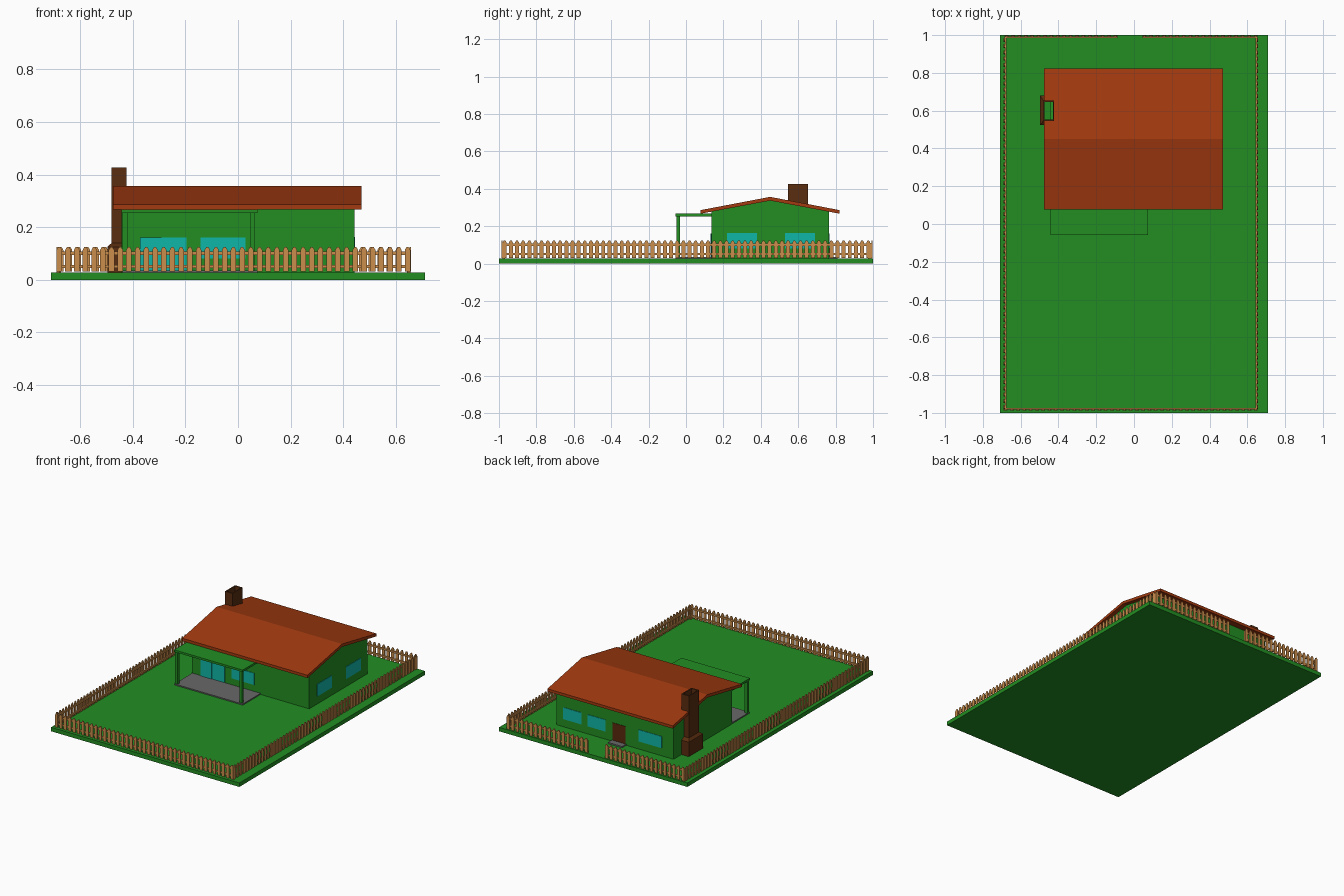
import bpy, bmesh

if "Cube" in bpy.data.objects:
    bpy.data.objects.remove(bpy.data.objects["Cube"])

def mat(name, rgb):
    m = bpy.data.materials.new(name)
    m.diffuse_color = (*rgb, 1)
    m.use_nodes = True
    m.node_tree.nodes["Principled BSDF"].inputs["Base Color"].default_value = m.diffuse_color
    return m

GREEN = mat("grass_green", (0.016, 0.27, 0.016))
ROOF = mat("rust_roof", (0.36, 0.042, 0.005))
WOOD = mat("fence_wood", (0.60, 0.27, 0.07))
BRICK = mat("dark_brown", (0.10, 0.026, 0.005))
GLASS = mat("cyan_glass", (0.005, 0.47, 0.39))
STONE = mat("grey_stone", (0.14, 0.14, 0.14))
DOOR = mat("door_brown", (0.10, 0.022, 0.004))

def finish(bm, name, m):
    bmesh.ops.recalc_face_normals(bm, faces=bm.faces[:])
    me = bpy.data.meshes.new(name)
    bm.to_mesh(me)
    bm.free()
    me.materials.append(m)
    ob = bpy.data.objects.new(name, me)
    bpy.context.collection.objects.link(ob)
    return ob

def add_prism(bm, points, vec):
    """Extrude a closed polygon along a vector."""
    vs = [bm.verts.new(p) for p in points]
    f = bm.faces.new(vs)
    ext = bmesh.ops.extrude_face_region(bm, geom=[f], use_keep_orig=True)
    bmesh.ops.translate(bm, vec=vec, verts=[v for v in ext["geom"] if isinstance(v, bmesh.types.BMVert)])

def add_box(bm, x, y, z):
    pts = [(x[0], y[0], z[0]), (x[1], y[0], z[0]), (x[1], y[1], z[0]), (x[0], y[1], z[0])]
    add_prism(bm, pts, (0, 0, z[1] - z[0]))

def box(name, x, y, z, m):
    bm = bmesh.new()
    add_box(bm, x, y, z)
    return finish(bm, name, m)

def extrude_x(name, yz, x0, x1, m):
    bm = bmesh.new()
    add_prism(bm, [(x0, y, z) for y, z in yz], (x1 - x0, 0, 0))
    return finish(bm, name, m)

G = 0.027  # lawn level
box("lawn", (-0.71, 0.71), (-1, 1), (0, G), GREEN)

# House walls and gable roof
extrude_x("house_walls", [(0.136, G), (0.765, G), (0.765, 0.279), (0.45, 0.338), (0.136, 0.279)],
          -0.442, 0.442, GREEN)
roof = extrude_x("gable_roof", [(0.077, 0.267), (0.45, 0.337), (0.822, 0.267),
                                (0.822, 0.286), (0.45, 0.357), (0.077, 0.286)], -0.476, 0.47, ROOF)

# Opening in the roof for the flue
cutter = box("flue_cutter", (-0.49, -0.43), (0.553, 0.647), (0.2, 0.5), ROOF)
cutter.hide_render = True
cutter.hide_viewport = True
cut = roof.modifiers.new("flue_hole", 'BOOLEAN')
cut.operation = 'DIFFERENCE'
cut.object = cutter
cut.solver = 'EXACT'

# Hollow chimney: outer rings from the stepped base to the top, then down the flue
outer = [(G, -0.497, 0.525, 0.68), (0.125, -0.497, 0.525, 0.68),
         (0.14, -0.48, 0.545, 0.653), (0.426, -0.48, 0.545, 0.653)]
rings = [(x, -0.423, y0, y1, z) for z, x, y0, y1 in outer]
rings += [(-0.474, -0.43, 0.553, 0.645, z) for z in (0.426, G)]
bm = bmesh.new()
loops = [[bm.verts.new(p) for p in ((x0, y0, z), (x1, y0, z), (x1, y1, z), (x0, y1, z))]
         for x0, x1, y0, y1, z in rings]
for a, b in zip(loops, loops[1:] + loops[:1]):
    for i in range(4):
        j = (i + 1) % 4
        bm.faces.new((a[i], a[j], b[j], b[i]))
finish(bm, "chimney", BRICK)

# Porch
box("porch_floor", (-0.44, 0.075), (-0.056, 0.137), (G, 0.035), STONE)
box("porch_roof", (-0.442, 0.075), (-0.057, 0.14), (0.253, 0.267), GREEN)
for side, x in (("left", -0.44), ("right", 0.045)):
    box(f"porch_post_{side}", (x, x + 0.02), (-0.05, -0.032), (0.034, 0.255), GREEN)

# Windows and doors as thin plates
T = 0.003
box("sliding_door_fixed", (-0.29, -0.195), (0.136 - T, 0.138), (0.036, 0.16), GLASS)
box("sliding_door_leaf", (-0.373, -0.29), (0.136 - 2 * T, 0.138), (0.036, 0.16), GLASS)
box("front_window", (-0.142, 0.028), (0.136 - T, 0.138), (0.08, 0.16), GLASS)
for i, y in enumerate((0.22, 0.53)):
    box(f"side_window_{i}", (0.44, 0.442 + T), (y, y + 0.16), (0.08, 0.163), GLASS)
for i, (a, b) in enumerate(((0.252, 0.389), (0.07, 0.207), (-0.354, -0.18))):
    box(f"back_window_{i}", (a, b), (0.763, 0.765 + T), (0.08, 0.16), GLASS)
box("back_door", (-0.08, 0.017), (0.763, 0.765 + T), (0.036, 0.155), DOOR)
box("back_step", (-0.085, 0.022), (0.765, 0.81), (G, 0.036), STONE)

# Picket fence runs: pickets outside, two rails inside
def fence(name, axis, a, b, outer, inward):
    """axis 0 runs along x, axis 1 along y; outer is the outside plane."""
    bm = bmesh.new()
    n = round((b - a) / 0.033)
    step = (b - a - 0.021) / (n - 1)
    place = (lambda s, d, z: (s, d, z)) if axis == 0 else (lambda s, d, z: (d, s, z))
    vec = (0, 0.006 * inward, 0) if axis == 0 else (0.006 * inward, 0, 0)
    for i in range(n):
        s = a + i * step
        prof = [(0, 0.031), (0.021, 0.031), (0.021, 0.113), (0.014, 0.125), (0.007, 0.125), (0, 0.113)]
        add_prism(bm, [place(s + u, outer, z) for u, z in prof], vec)
    d = sorted((outer + 0.006 * inward, outer + 0.014 * inward))
    for z in (0.045, 0.095):
        r = ((a, b), d) if axis == 0 else (d, (a, b))
        add_box(bm, r[0], r[1], (z, z + 0.012))
    # corner posts reach down to the lawn
    for s in (a, b - 0.012):
        r = ((s, s + 0.012), d) if axis == 0 else (d, (s, s + 0.012))
        add_box(bm, r[0], r[1], (G - 0.002, 0.11))
    finish(bm, name, WOOD)

fence("fence_front", 0, -0.69, 0.655, -0.987, 1)
fence("fence_back_left", 0, -0.685, -0.088, 0.998, -1)
fence("fence_back_right", 0, 0.045, 0.655, 0.998, -1)
fence("fence_left", 1, -0.98, 0.985, -0.69, 1)
fence("fence_right", 1, -0.98, 0.985, 0.657, -1)
